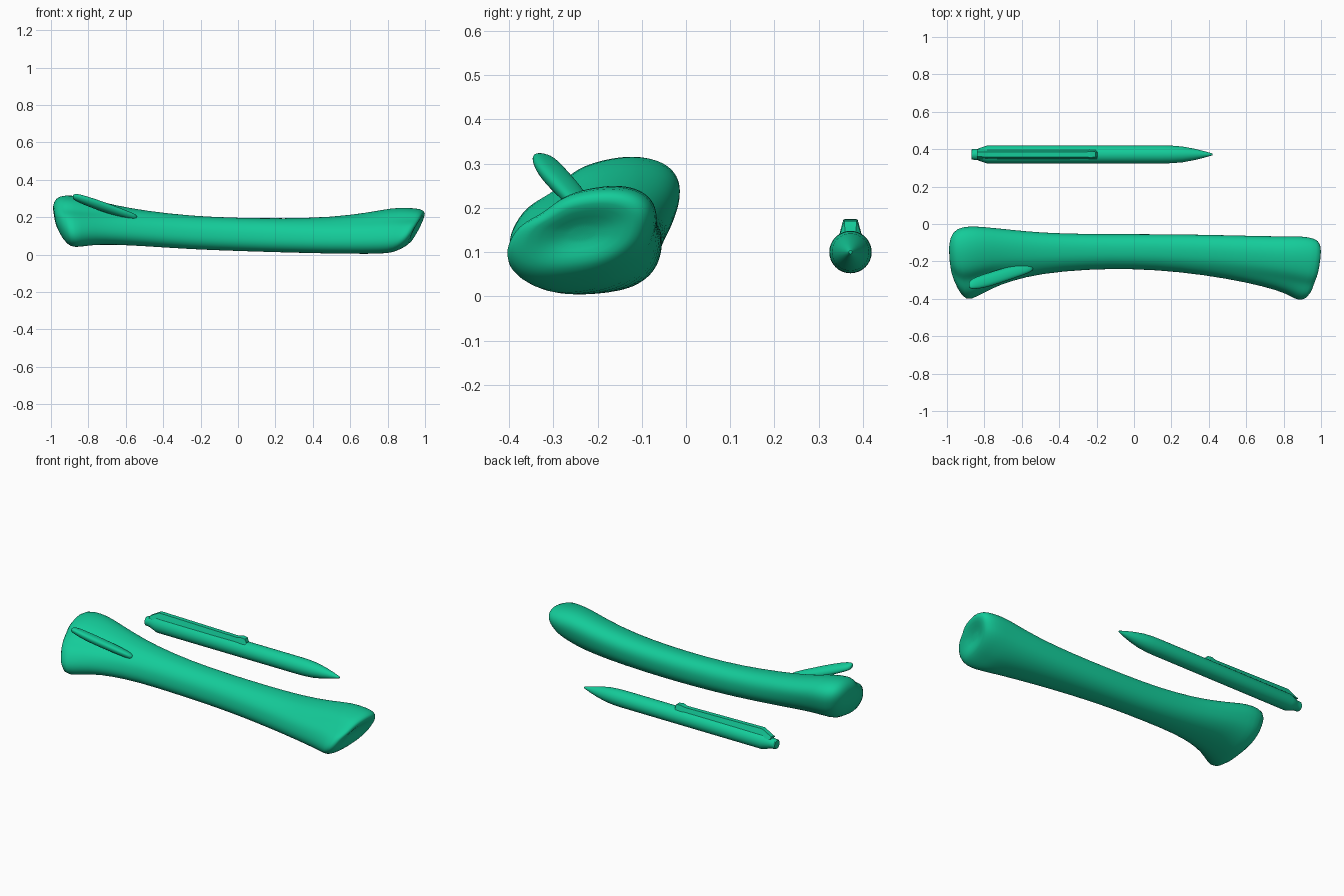
import bpy, bmesh
from math import sin, cos, pi, exp, copysign

if "Cube" in bpy.data.objects:
    bpy.data.objects.remove(bpy.data.objects["Cube"])

mat = bpy.data.materials.new("green")
mat.diffuse_color = (0.007, 0.6, 0.32, 1)
mat.use_nodes = True
mat.node_tree.nodes["Principled BSDF"].inputs["Base Color"].default_value = mat.diffuse_color


def finish(bm, name, angle=None, subdiv=0):
    bmesh.ops.recalc_face_normals(bm, faces=bm.faces)
    me = bpy.data.meshes.new(name)
    bm.to_mesh(me)
    bm.free()
    me.materials.append(mat)
    ob = bpy.data.objects.new(name, me)
    bpy.context.collection.objects.link(ob)
    bpy.ops.object.select_all(action='DESELECT')
    ob.select_set(True)
    bpy.context.view_layer.objects.active = ob
    if subdiv:
        mod = ob.modifiers.new("smooth", 'SUBSURF')
        mod.levels = mod.render_levels = subdiv
    if angle:
        bpy.ops.object.shade_smooth_by_angle(angle=angle)
    else:
        bpy.ops.object.shade_smooth()
    return ob


def loft(rings, centre_caps=True):
    bm = bmesh.new()
    vs = [[bm.verts.new(p) for p in r] for r in rings]
    n = len(vs[0])
    for a, b in zip(vs, vs[1:]):
        for i in range(n):
            bm.faces.new((a[i], a[(i + 1) % n], b[(i + 1) % n], b[i]))
    for ring in (vs[0], vs[-1]):
        if centre_caps:
            c = bm.verts.new([sum(v.co[k] for v in ring) / n for k in range(3)])
            for i in range(n):
                bm.faces.new((ring[i], ring[(i + 1) % n], c))
        else:
            bm.faces.new(ring)
    return bm


def section(x, y0, y1, z0, z1, skew, dent, slant, n=40):
    # Skewed oval filling a y/z box, with a groove on the upper front side
    cy, cz, hy, hz = (y0 + y1) / 2, (z0 + z1) / 2, (y1 - y0) / 2, (z1 - z0) / 2
    pts = []
    for i in range(n):
        t = 2 * pi * i / n
        c, s = cos(t), sin(t + skew)
        k = 1 - dent * exp(-((t - 2.2) / 0.45) ** 2)
        dy = hy * k * copysign(abs(c) ** 0.88, c)
        dz = hz * k * copysign(abs(s) ** 0.88, s)
        pts.append((x + slant * dz + 0.25 * slant * dy, cy + dy, cz + dz))
    return pts


# Long bone: x, y range, z range, skew, groove depth, end slant
bone = [
    (-.982, -.27, -.10, .15, .26, .4, .10, -.15),
    (-.955, -.35, -.04, .08, .305, .4, .18, -.15),
    (-.91, -.415, -.013, .037, .32, .4, .25, -.1),
    (-.84, -.39, -.012, .042, .312, .4, .27, 0),
    (-.76, -.345, -.02, .053, .29, .35, .22, 0),
    (-.66, -.305, -.03, .053, .265, .3, .10, 0),
    (-.5, -.265, -.047, .045, .235, .2, 0, 0),
    (-.25, -.242, -.054, .028, .206, .15, 0, 0),
    (0, -.239, -.054, .019, .196, .15, 0, 0),
    (.25, -.256, -.055, .011, .193, .2, 0, 0),
    (.5, -.292, -.06, .005, .2, .25, .05, 0),
    (.7, -.335, -.065, .003, .225, .3, .10, 0),
    (.82, -.372, -.066, .006, .252, .35, .15, .08),
    (.88, -.4, -.066, .02, .25, .35, .2, .25),
    (.93, -.41, -.075, .035, .246, .35, .2, .4),
    (.96, -.39, -.10, .06, .225, .35, .18, .45),
    (.957, -.33, -.14, .09, .195, .35, .1, .45),
    (.94, -.28, -.19, .12, .165, .35, 0, .45),
]
finish(loft([section(*s) for s in bone]), "long_bone", subdiv=1)

# Thin blade of bone fused along the upper front: centre, y radius, z radius
spur = [(-.882, -.325, .308, .016, .012), (-.865, -.32, .306, .03, .022),
        (-.80, -.305, .283, .038, .027), (-.72, -.28, .255, .038, .028),
        (-.64, -.255, .228, .035, .025), (-.54, -.23, .195, .025, .02)]
finish(loft([section(x, y - a, y + a, z - b, z + b, -.4, 0, 0, 16)
             for x, y, z, a, b in spur]), "bone_spur", subdiv=2)

# Pen: lathed barrel with pointed tip and stepped push button
PY, PZ = .372, .1
profile = [(-.87, .024), (-.865, .028), (-.835, .03), (-.83, .033), (-.785, .048),
           (.15, .048), (.2, .047), (.26, .042), (.32, .031), (.37, .019),
           (.405, .009), (.42, .004)]
finish(loft([[(x, PY + r * cos(2 * pi * i / 32), PZ + r * sin(2 * pi * i / 32))
              for i in range(32)] for x, r in profile], False), "pen_barrel", angle=.5)

# Pen clip: trapezoid strip sloping down at the button end
def clip_ring(x, top, w):
    return [(x, PY - .024 - .25 * w, PZ + .03), (x, PY + .024 + .25 * w, PZ + .03),
            (x, PY + w, PZ + top), (x, PY - w, PZ + top)]

finish(loft([clip_ring(-.84, .042, .012), clip_ring(-.78, .075, .013),
             clip_ring(-.26, .066, .013), clip_ring(-.235, .074, .016),
             clip_ring(-.205, .07, .014), clip_ring(-.195, .045, .012)], False),
       "pen_clip", angle=.4)
